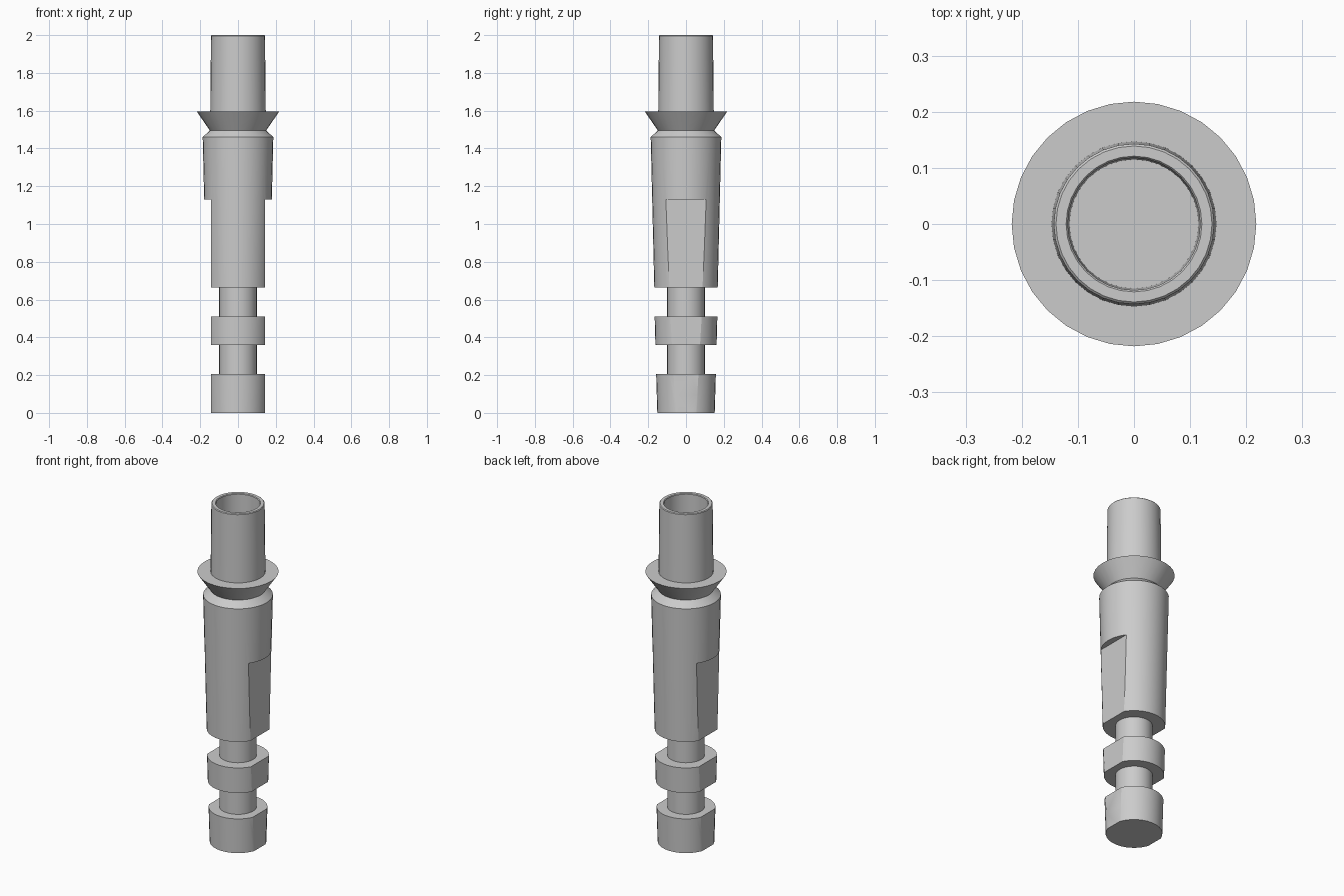
import bpy, bmesh, math
from mathutils import Matrix, Vector

if "Cube" in bpy.data.objects:
    bpy.data.objects.remove(bpy.data.objects["Cube"], do_unlink=True)

SEGMENTS = 32
FLAT_X = 0.143      # distance of the side flats from the axis
FLAT_TOP = 1.13     # height where the flats end

metal = bpy.data.materials.new("light grey metal")
metal.use_nodes = True
colour = (0.6, 0.6, 0.6, 1)
metal.diffuse_color = colour
metal.node_tree.nodes["Principled BSDF"].inputs["Base Color"].default_value = colour


def add_object(name, bm):
    mesh = bpy.data.meshes.new(name)
    bmesh.ops.recalc_face_normals(bm, faces=bm.faces)
    bm.to_mesh(mesh)
    bm.free()
    obj = bpy.data.objects.new(name, mesh)
    bpy.context.collection.objects.link(obj)
    mesh.materials.append(metal)
    return obj


def lathe(name, profile):
    """Closed solid turned around z from (radius, height) points."""
    bm = bmesh.new()
    verts = [bm.verts.new((r, 0, z)) for r, z in profile]
    edges = [bm.edges.new(pair) for pair in zip(verts, verts[1:])]
    bmesh.ops.spin(bm, geom=verts + edges, cent=(0, 0, 0), axis=(0, 0, 1),
                   angle=math.tau, steps=SEGMENTS, use_duplicate=False)
    bmesh.ops.remove_doubles(bm, verts=bm.verts, dist=0.0005)
    bmesh.ops.dissolve_degenerate(bm, edges=bm.edges, dist=0.0001)
    return add_object(name, bm)


# Turned peg: foot, groove, ring, groove, tapered body, flange and hollow tube
peg = lathe("turned_peg", [
    (0, 0), (0.152, 0), (0.158, 0.205),              # foot
    (0.1, 0.205), (0.1, 0.36),                       # lower groove
    (0.162, 0.36), (0.166, 0.51),                    # ring
    (0.1, 0.51), (0.1, 0.665),                       # upper groove
    (0.168, 0.665), (0.187, 1.46), (0.149, 1.495),   # tapered body
    (0.218, 1.595), (0.147, 1.595),                  # flange
    (0.143, 1.996), (0.139, 2), (0.121, 2), (0.118, 1.996),  # tube rim
    (0.115, 1.6), (0, 1.6),                          # bore
])

# Flats milled on both sides
for side in (-1, 1):
    bm = bmesh.new()
    centre = Vector((side * (FLAT_X + 0.1), 0, FLAT_TOP / 2 - 0.1))
    size = Matrix.Diagonal((0.2, 0.8, FLAT_TOP + 0.2, 1))
    bmesh.ops.create_cube(bm, size=1, matrix=Matrix.Translation(centre) @ size)
    cutter = add_object("flat_cutter", bm)
    cutter.hide_render = True
    cut = peg.modifiers.new("side_flat", "BOOLEAN")
    cut.operation = "DIFFERENCE"
    cut.solver = "EXACT"
    cut.object = cutter
    bpy.context.view_layer.objects.active = peg
    bpy.ops.object.modifier_apply(modifier=cut.name)
    bpy.data.objects.remove(cutter, do_unlink=True)

# Smooth the round walls, keep the machined edges crisp
bpy.ops.object.select_all(action="DESELECT")
peg.select_set(True)
bpy.context.view_layer.objects.active = peg
bpy.ops.object.shade_smooth_by_angle(angle=math.radians(25))
